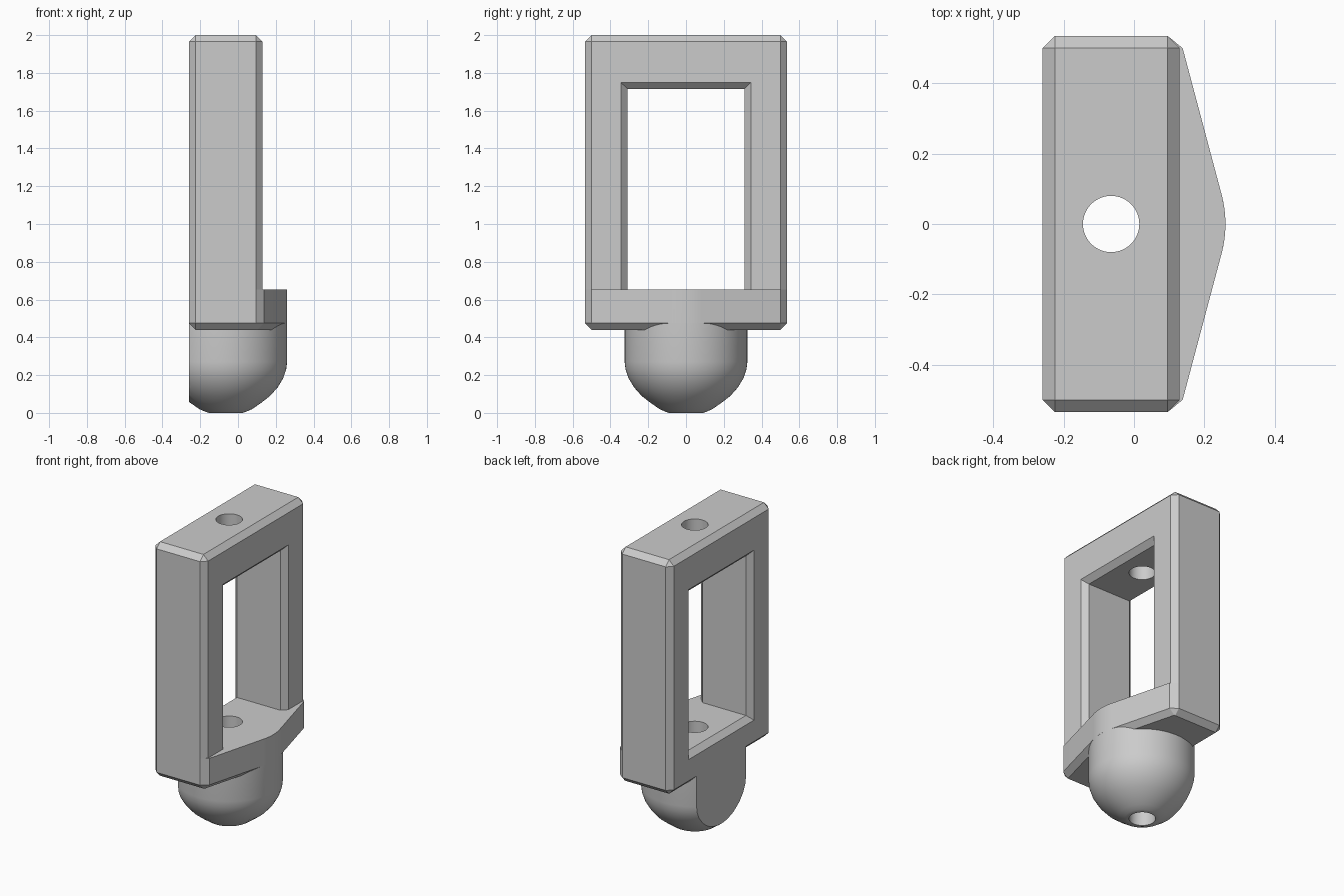
import bpy
import bmesh
from math import radians, sin, cos, pi

cube = bpy.data.objects.get("Cube")
if cube:
    bpy.data.objects.remove(cube, do_unlink=True)

BACK, FRONT = -0.26, 0.13      # frame extent in x
HALF_W = 0.535                 # frame half width in y
BASE, TOP, FLOOR = 0.44, 2.0, 0.652
BEV = 0.035
AXIS = -0.065                  # x of the bore and dome axis
RADIUS, BORE = 0.325, 0.08
SEGS = 96

grey = bpy.data.materials.new("plain grey")
grey.use_nodes = True
grey.diffuse_color = (0.6, 0.6, 0.6, 1)
grey.node_tree.nodes["Principled BSDF"].inputs["Base Color"].default_value = (0.6, 0.6, 0.6, 1)


def finish(name, bm):
    bmesh.ops.recalc_face_normals(bm, faces=bm.faces)
    mesh = bpy.data.meshes.new(name)
    bm.to_mesh(mesh)
    bm.free()
    mesh.materials.append(grey)
    ob = bpy.data.objects.new(name, mesh)
    bpy.context.collection.objects.link(ob)
    return ob


def loft(name, rings):
    """Solid skinned through equal-length rings of points, capped at both ends."""
    bm = bmesh.new()
    loops = [[bm.verts.new(p) for p in ring] for ring in rings]
    n = len(loops[0])
    for a, b in zip(loops, loops[1:]):
        for i in range(n):
            j = (i + 1) % n
            bm.faces.new((a[i], a[j], b[j], b[i]))
    bm.faces.new(loops[0])
    bm.faces.new(loops[-1])
    return finish(name, bm)


def circle(r, z):
    return [(AXIS + r * cos(2 * pi * i / SEGS), r * sin(2 * pi * i / SEGS), z)
            for i in range(SEGS)]


def box(name, x0, x1, half_y, z0, z1, bevel=0):
    bm = bmesh.new()
    bmesh.ops.create_cube(bm, size=1)
    for v in bm.verts:
        v.co = (x1 if v.co.x > 0 else x0,
                half_y if v.co.y > 0 else -half_y,
                z1 if v.co.z > 0 else z0)
    if bevel:
        bmesh.ops.bevel(bm, geom=bm.edges[:], offset=bevel, segments=1,
                        affect='EDGES', profile=0.5)
    return finish(name, bm)


def cut(ob, cutter):
    mod = ob.modifiers.new("cut", 'BOOLEAN')
    mod.operation = 'DIFFERENCE'
    mod.solver = 'EXACT'
    mod.object = cutter
    bpy.context.view_layer.objects.active = ob
    bpy.ops.object.modifier_apply(modifier=mod.name)


# Chamfered rectangular frame
frame = box("frame", BACK, FRONT, HALF_W, BASE, TOP, BEV)

# Window cutter, flared at both ends to chamfer the opening
def window_ring(x, grow):
    y, lo, hi = 0.31 + grow, FLOOR - grow, 1.715 + grow
    return [(x, -y, lo), (x, y, lo), (x, y, hi), (x, -y, hi)]

flare = BEV + 0.03
window = loft("window_cutter", [
    window_ring(BACK - 0.03, flare), window_ring(BACK + BEV, 0),
    window_ring(FRONT - BEV, 0), window_ring(FRONT + 0.03, flare)])
cut(frame, window)

# Shelf: tapers from the frame corners to a rounded nose, bottom edge chamfered
TANGENT = radians(14.9)

def shelf_ring(inset, z):
    r = RADIUS - inset
    y = HALF_W - BEV
    corner_x = AXIS + (r - y * sin(TANGENT)) / cos(TANGENT)
    side = [(0, HALF_W - inset), (FRONT - BEV, HALF_W - inset), (corner_x, y - inset * 0.02)]
    arc = [(AXIS + r * cos(a), r * sin(a))
           for a in (TANGENT * (1 - k / 6) for k in range(13))]
    mirror = [(x, -v) for x, v in reversed(side)]
    return [(x, v, z) for x, v in side + arc + mirror]

shelf = loft("shelf", [shelf_ring(BEV, BASE), shelf_ring(0, BASE + BEV), shelf_ring(0, FLOOR)])

# Domed foot, trimmed flush with the back of the frame
profile = [(0.09, 0), (0.105, 0.005), (0.14, 0.02), (0.19, 0.055), (0.235, 0.09),
           (0.275, 0.135), (0.305, 0.185), (0.32, 0.23), (RADIUS, 0.27), (RADIUS, 0.56)]
foot = loft("domed_foot", [circle(r, z) for r, z in profile])
trim = box("trim_cutter", BACK - 0.5, BACK, 1, -0.5, 1)
cut(foot, trim)

# Vertical bore through everything
bore = loft("bore_cutter", [circle(BORE, -0.2), circle(BORE, TOP + 0.2)])
for part in (frame, shelf, foot):
    cut(part, bore)

for helper in (window, trim, bore):
    bpy.data.objects.remove(helper, do_unlink=True)

# Smooth the round surfaces, keep the chamfers crisp
bpy.ops.object.select_all(action='DESELECT')
for part in (frame, shelf, foot):
    part.select_set(True)
bpy.context.view_layer.objects.active = foot
bpy.ops.object.shade_smooth_by_angle(angle=radians(25))
